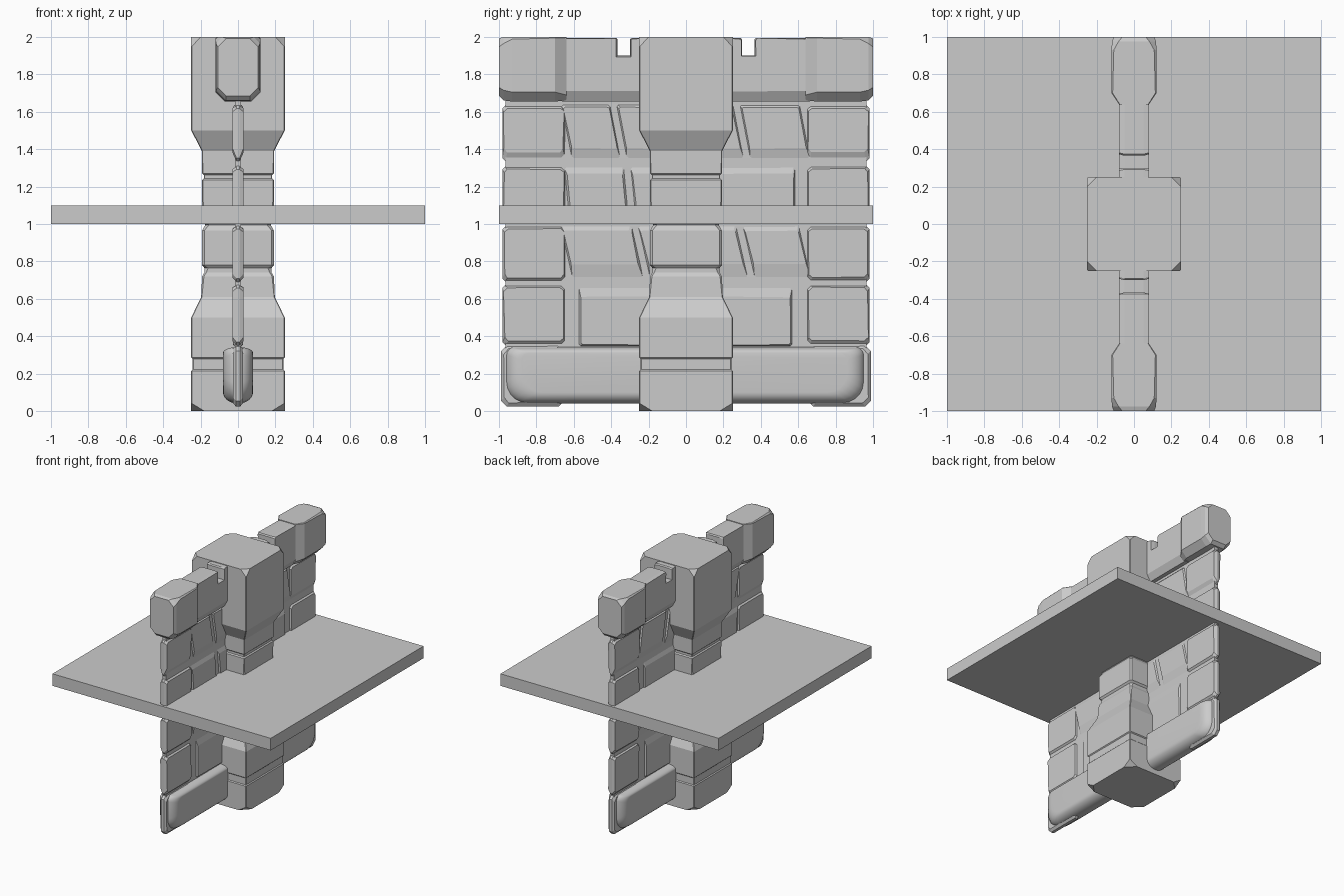
import bpy, math, random

if "Cube" in bpy.data.objects:
    bpy.data.objects.remove(bpy.data.objects["Cube"])

random.seed(4)


def loft(name, rings, smooth=False):
    """Skin equal-length rings of points and cap both ends."""
    n = len(rings[0])
    verts = [p for r in rings for p in r]
    faces = [(k * n + i, k * n + (i + 1) % n, (k + 1) * n + (i + 1) % n, (k + 1) * n + i)
             for k in range(len(rings) - 1) for i in range(n)]
    faces += [tuple(range(n))[::-1], tuple(range(len(verts) - n, len(verts)))]
    me = bpy.data.meshes.new(name)
    me.from_pydata(verts, [], faces)
    ob = bpy.data.objects.new(name, me)
    bpy.context.collection.objects.link(ob)
    bpy.context.view_layer.objects.active = ob
    ob.select_set(True)
    bpy.ops.object.mode_set(mode='EDIT')
    bpy.ops.mesh.select_all(action='SELECT')
    bpy.ops.mesh.normals_make_consistent(inside=False)
    bpy.ops.object.mode_set(mode='OBJECT')
    if smooth:
        bpy.ops.object.shade_smooth_by_angle(angle=math.radians(35))
    ob.select_set(False)
    return ob


def octagon(a0, a1, b0, b1, cut_low, cut_high):
    """Rectangle with cut corners."""
    l, h = cut_low, cut_high
    return [(a0 + l, b0), (a1 - l, b0), (a1, b0 + l), (a1, b1 - h),
            (a1 - h, b1), (a0 + h, b1), (a0, b1 - h), (a0, b0 + l)]


def block(name, y0, y1, z0, z1, hx, low=.03, high=.015, side=.015, cut=.008, slant=0, root=.012):
    """Stone with bevelled faces on both sides of the wall."""
    mid, h = (z0 + z1) / 2, z1 - z0
    outer = octagon(y0, y1, z0, z1, cut, cut)
    inner = octagon(y0 + side, y1 - side, z0 + low, z1 - high, cut, cut)
    wob = [(random.uniform(-.004, .004), random.uniform(-.003, .003)) for _ in inner]
    inner = [(y + a, z + b) for (y, z), (a, b) in zip(inner, wob)]
    rings = [[(x, y + slant * (z - mid) / h, z) for y, z in o]
             for x, o in ((-hx, inner), (-root, outer), (root, outer), (hx, inner))]
    return loft(name, rings)


def box(name, size, loc):
    bpy.ops.mesh.primitive_cube_add(size=1, location=loc)
    ob = bpy.context.object
    ob.name, ob.scale = name, size
    bpy.ops.object.transform_apply(location=False, rotation=False, scale=True)
    ob.select_set(False)


# Horizontal slab and thin wall core
box("floor_slab", (2, 2, .1), (0, 0, 1.05))
box("wall_core", (.034, 1.93, 1.84), (0, 0, .98))

# Central pillar: height, half width, corner cut
pillar = [(0, .25, .07), (.04, .25, .004), (.215, .25, .004), (.222, .243, .004),
          (.278, .243, .004), (.285, .25, .004), (.5, .25, .004), (.61, .197, .004),
          (.72, .192, .01), (.74, .18, .01), (.765, .18, .02), (.78, .192, .012),
          (.965, .192, .012), (.995, .175, .02), (1.02, .192, .008), (1.235, .192, .004),
          (1.243, .183, .004), (1.262, .183, .004), (1.27, .192, .004), (1.39, .193, .004),
          (1.5, .25, .004), (1.95, .25, .004), (2, .25, .05)]
loft("pillar", [[(x, y, z) for x, y in octagon(-h, h, -h, h, c, c)] for z, h, c in pillar])

# Stone courses: z range, face margins, joint position and slant on each side
courses = [(1.33, 1.64, .075, .015, .36, .30, -.06), (1.0, 1.315, .03, .045, .30, .60, -.03),
           (.685, .995, .10, .03, .24, .32, -.07), (.345, .68, .01, .07, .59, .585, -.05)]
for z0, z1, low, high, jl, jr, slant in courses:
    for s, joint in ((-1, jl), (1, jr)):
        a, b = sorted((s * .645, s * .982))
        block("end_stone", a, b, z0 + .005, z1 - .005, .03, .05 if z0 > 1.3 else .025, .015,
              .01, .018, root=.008)
        for u, v in ((.15, joint - .015), (joint + .015, .64)):
            if v - u > .06:
                a, b = sorted((s * u, s * v))
                block("inner_stone", a, b, z0, z1, .028, low, high, .012,
                      slant=slant if .2 < joint < .5 else 0)

# Rounded footing and its thin end stones
rings = []
steps = 7
for k in range(-steps, steps + 1):
    t = k / steps * math.pi / 2
    x, f = .08 * math.sin(t), 1 - math.cos(t)
    y0, y1, z0, z1 = -.965 + .09 * f, .955 - .09 * f, .04 + .06 * f, .342 - .03 * f
    ring = []
    for cy, cz, r, start in ((y1, z0, .11, -90), (y1, z1, .04, 0), (y0, z1, .04, 90), (y0, z0, .11, 180)):
        oy, oz = (-r if cy > 0 else r), (r if cz < .2 else -r)
        for i in range(6):
            a = math.radians(start + i * 18)
            ring.append((x, cy + oy + r * math.cos(a), cz + oz + r * math.sin(a)))
    rings.append(ring)
loft("footing", rings, smooth=True)
for s in (-1, 1):
    a, b = sorted((s * .65, s * .988))
    block("footing_end", a, b, .025, .352, .028, .02, .02, .012, .03)

# Top course: beam, merlons and large end caps
for s in (-1, 1):
    for name, u, v, z0, z1, low in (("top_beam", .2, .67, 1.655, 1.90, .055),
                                    ("merlon", .365, .655, 1.72, 1.995, .005),
                                    ("inner_merlon", .2, .30, 1.72, 1.995, .005)):
        a, b = sorted((s * u, s * v))
        block(name, a, b, z0, z1, .08, low, .004, .006, root=.05)
    cap = [(.64, .08, 1.66, .03, .004), (.70, .12, 1.655, .05, .006),
           (.93, .12, 1.655, .05, .012), (.975, .118, 1.66, .055, .035), (1, .108, 1.685, .045, .045)]
    loft("end_cap", [[(x, s * y, z) for x, z in octagon(-h, h, z0, 2 - (.008 if y == 1 else 0), l, t)]
                     for y, h, z0, l, t in cap])
